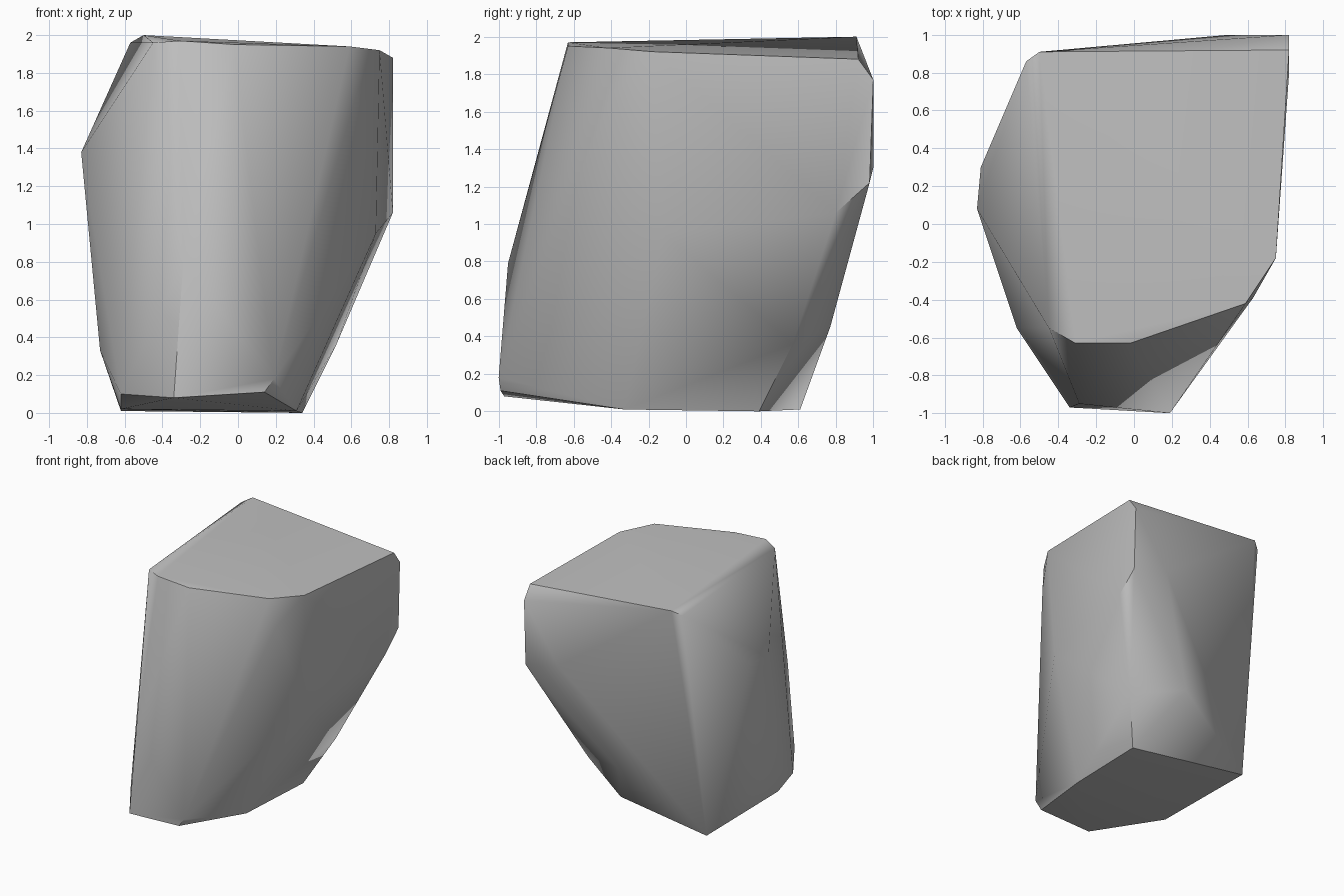
import bpy
import bmesh
import math

# Remove the default cube only
default_cube = bpy.data.objects.get("Cube")
if default_cube is not None:
    bpy.data.objects.remove(default_cube, do_unlink=True)

# Corners of the boulder, grouped by where they sit on the stone
top_rim = [
    (-.57, .86, 1.96), (-.5, .91, 2), (.82, .92, 1.88), (.75, -.18, 1.92),
    (.59, -.42, 1.94), (-.02, -.63, 1.95), (-.31, -.63, 1.97), (-.45, -.55, 1.96),
]
back_corners = [
    (.82, 1, 1.77), (.5, 1, 1.3), (.82, .98, 1.22), (.1, .77, .45),
]
side_corners = [
    (.82, .8, 1.06), (.52, .57, .36), (.63, -.39, 1.7), (.73, -.12, .95),
    (-.83, .08, 1.38), (-.81, .3, 1.4), (-.73, -.2, .33),
]
front_corners = [
    (-.29, -.95, .79), (.19, -1, .18), (.14, -.99, .11), (-.34, -.97, .08),
]
base_rim = [
    (-.62, -.55, .1), (-.62, -.35, .02), (-.62, .61, .01), (.34, .39, 0),
    (.31, -.33, .01),
]


def make_material(name, color):
    """Create a plain matte material with one flat colour."""
    material = bpy.data.materials.new(name)
    material.use_nodes = True
    material.diffuse_color = color
    shader = next(node for node in material.node_tree.nodes
                  if node.type == "BSDF_PRINCIPLED")
    shader.inputs["Base Color"].default_value = color
    shader.inputs["Roughness"].default_value = .9
    return material


def make_faceted_stone(name, corners, material):
    """Wrap a skin tightly around the corners and soften its shallow edges."""
    bm = bmesh.new()
    for corner in corners:
        bm.verts.new(corner)
    hull = bmesh.ops.convex_hull(bm, input=list(bm.verts))
    # Drop any corner that ended up inside the skin
    inside = {item for item in hull["geom_interior"] + hull["geom_unused"]
              if isinstance(item, bmesh.types.BMVert)}
    bmesh.ops.delete(bm, geom=list(inside), context="VERTS")
    bmesh.ops.recalc_face_normals(bm, faces=list(bm.faces))

    mesh = bpy.data.meshes.new(name)
    bm.to_mesh(mesh)
    bm.free()
    mesh.materials.append(material)
    stone = bpy.data.objects.new(name, mesh)
    bpy.context.collection.objects.link(stone)

    # Smooth across gentle bends, keep strong edges crisp
    bpy.ops.object.select_all(action="DESELECT")
    stone.select_set(True)
    bpy.context.view_layer.objects.active = stone
    bpy.ops.object.shade_smooth_by_angle(angle=math.radians(38))
    return stone


# The boulder
stone_grey = make_material("stone grey", (.53, .53, .53, 1))
make_faceted_stone(
    "boulder",
    top_rim + back_corners + side_corners + front_corners + base_rim,
    stone_grey,
)
